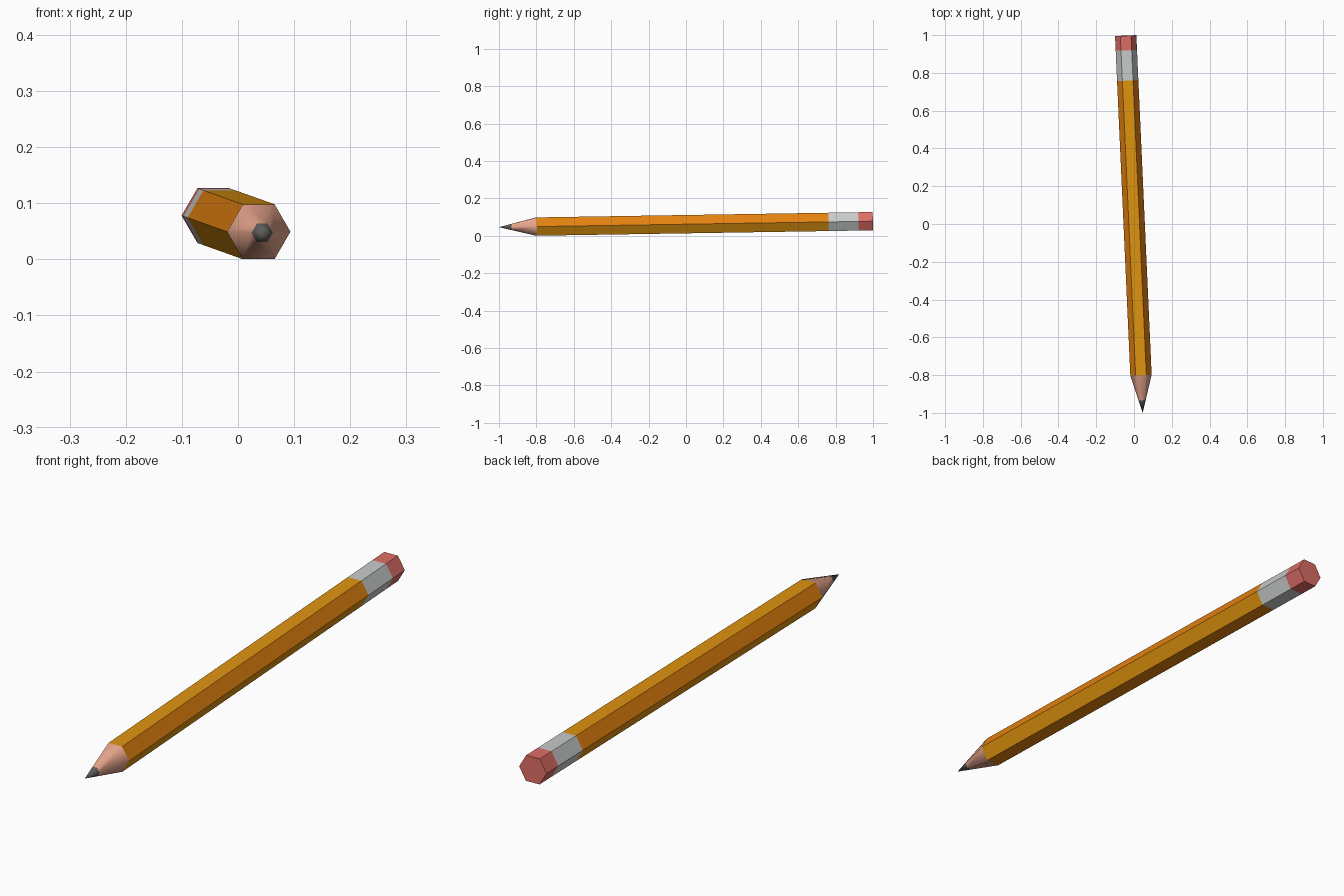
import bpy
import bmesh
import math
from mathutils import Vector, Matrix

cube = bpy.data.objects.get("Cube")
if cube:
    bpy.data.objects.remove(cube, do_unlink=True)


def material(name, rgb):
    """Flat material from display colour values, stored as linear."""
    color = [c / 12.92 if c <= 0.04045 else ((c + 0.055) / 1.055) ** 2.4 for c in rgb] + [1]
    mat = bpy.data.materials.new(name)
    mat.use_nodes = True
    mat.diffuse_color = color
    mat.node_tree.nodes["Principled BSDF"].inputs["Base Color"].default_value = color
    return mat


ORANGE = material("orange paint", (0.90, 0.51, 0.06))
YELLOW = material("yellow paint", (0.88, 0.58, 0.06))
WOOD = material("bare wood", (0.92, 0.66, 0.56))
LEAD = material("graphite", (0.36, 0.36, 0.35))
METAL = material("grey metal", (0.79, 0.80, 0.80))
RUBBER = material("pink rubber", (0.87, 0.43, 0.40))

# Pencil axis: from the tip to the centre of the eraser end
TIP = Vector((0.046, -1.0, 0.046))
END = Vector((-0.044, 0.997, 0.078))
LENGTH = (END - TIP).length
direction = (END - TIP).normalized()
across = Vector((1, 0, 0))
across = (across - direction * across.dot(direction)).normalized()
up = across.cross(direction)
FRAME = Matrix((across, direction, up)).transposed().to_4x4()
FRAME.translation = TIP
RADIUS = 0.0565
SIDES = 6


def section(name, start, stop, r_start, r_stop, mats, cap=False, smooth=False):
    """Hexagonal length of the pencil; a zero radius closes to a point."""
    bm = bmesh.new()

    def ring(y, r):
        if r == 0:
            return [bm.verts.new((0, y, 0))] * SIDES
        angles = [math.tau * i / SIDES for i in range(SIDES)]
        return [bm.verts.new((r * math.cos(a), y, r * math.sin(a))) for a in angles]

    front, back = ring(start, r_start), ring(stop, r_stop)
    for i in range(SIDES):
        j = (i + 1) % SIDES
        corners = list(dict.fromkeys((front[i], back[i], back[j], front[j])))
        face = bm.faces.new(corners)
        face.material_index = i % len(mats)
        face.smooth = smooth
    if cap:
        bm.faces.new(back[::-1])
    bm.transform(FRAME)
    mesh = bpy.data.meshes.new(name)
    bm.to_mesh(mesh)
    bm.free()
    for mat in mats:
        mesh.materials.append(mat)
    obj = bpy.data.objects.new(name, mesh)
    bpy.context.collection.objects.link(obj)
    return obj


# Distances along the axis where the parts meet
lead_end, wood_end, body_end, ferrule_end = 0.067, 0.2, 1.762, 1.922

section("lead_tip", 0, lead_end, 0, RADIUS * lead_end / wood_end, [LEAD], smooth=True)
section("sharpened_wood", lead_end, wood_end, RADIUS * lead_end / wood_end, RADIUS,
        [WOOD], smooth=True)
# Painted sides alternate between two warm tones
section("painted_body", wood_end, body_end, RADIUS, RADIUS, [ORANGE, YELLOW])
section("ferrule", body_end, ferrule_end, RADIUS, RADIUS, [METAL])
section("eraser", ferrule_end, LENGTH, RADIUS, RADIUS, [RUBBER], cap=True)
